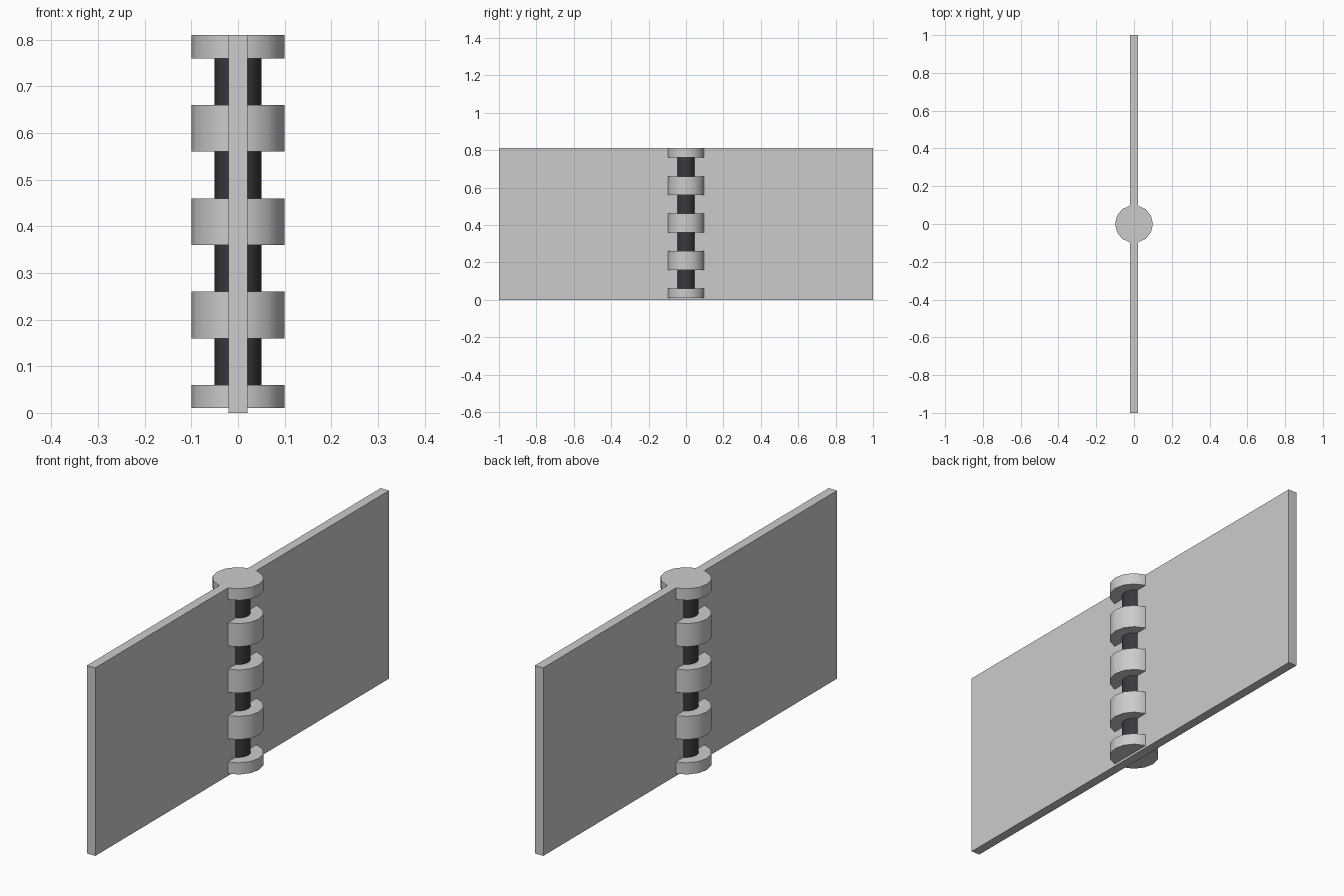
import bpy

if "Cube" in bpy.data.objects:
    bpy.data.objects.remove(bpy.data.objects["Cube"])

SIDES = 14


def cylinder(name, radius, z0, z1):
    # Vertices lie on the x axis; smooth around, sharp at the rims
    bpy.ops.mesh.primitive_cylinder_add(vertices=SIDES, radius=radius, depth=z1 - z0,
                                        location=(0, 0, (z0 + z1) / 2),
                                        rotation=(0, 0, 1.5707963))
    ob = bpy.context.object
    ob.name = name
    bpy.ops.object.transform_apply(location=False, rotation=True, scale=True)
    bpy.ops.object.shade_smooth_by_angle()
    return ob


# Flat leaves, fully opened into one thin plate
bpy.ops.mesh.primitive_cube_add(size=1, location=(0, 0, 0.405))
leaves = bpy.context.object
leaves.name = "hinge_leaves"
leaves.scale = (0.04, 2.0, 0.81)
bpy.ops.object.transform_apply(location=False, rotation=False, scale=True)

# Knuckles: half height at both ends, full height between
for i, (z0, z1) in enumerate([(0.01, 0.06), (0.16, 0.26), (0.36, 0.46),
                              (0.56, 0.66), (0.76, 0.81)]):
    cylinder(f"knuckle_{i + 1}", 0.1, z0, z1)

# Dark pin running through the knuckles
dark = bpy.data.materials.new("dark_metal")
dark.diffuse_color = (0.04, 0.042, 0.05, 1)
dark.use_nodes = True
dark.node_tree.nodes["Principled BSDF"].inputs["Base Color"].default_value = dark.diffuse_color
pin = cylinder("hinge_pin", 0.05, 0.015, 0.805)
pin.data.materials.append(dark)
